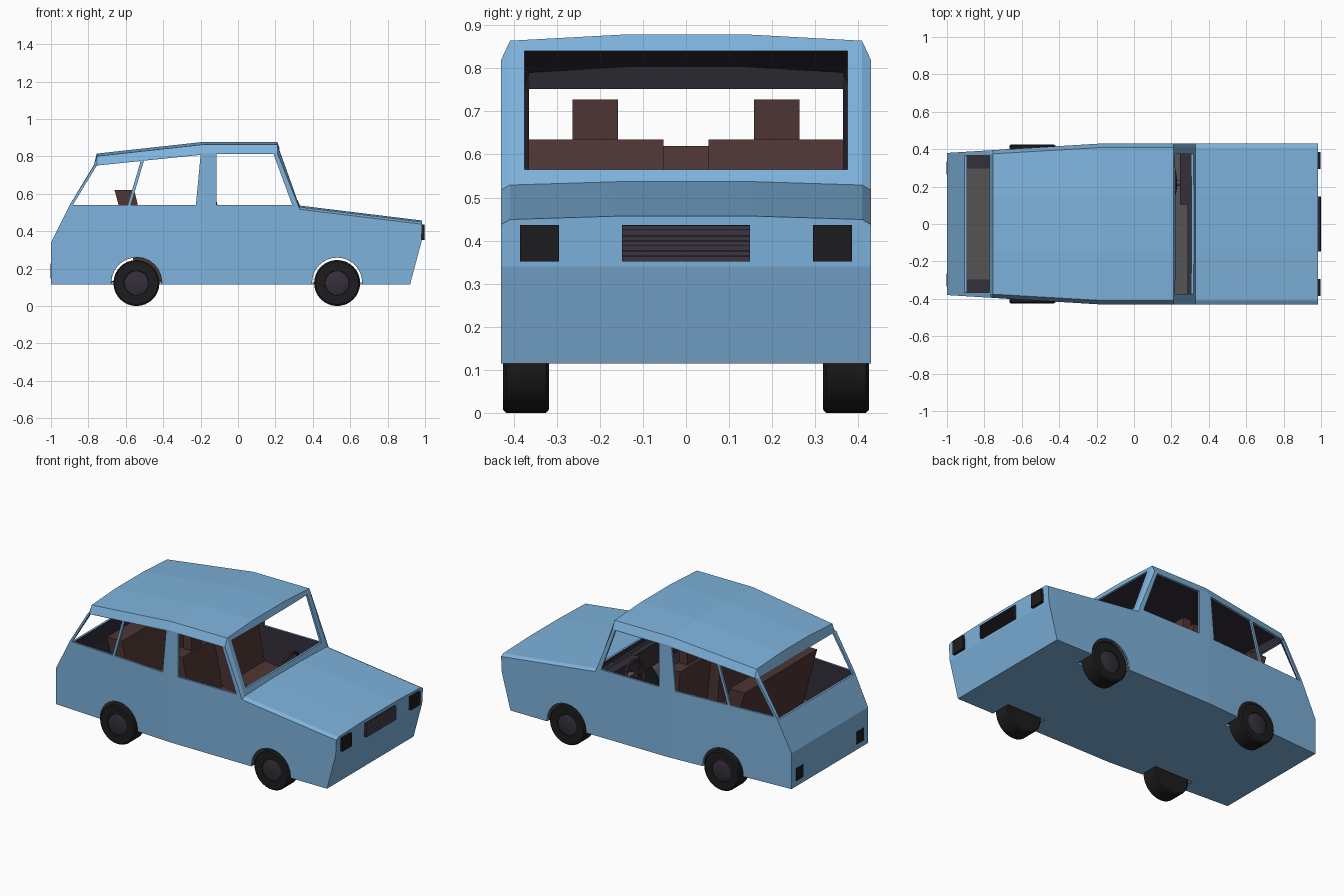
import bpy, bmesh, math
from mathutils import Vector, Matrix

if "Cube" in bpy.data.objects:
    bpy.data.objects.remove(bpy.data.objects["Cube"])


def mat(name, r, g, b):
    m = bpy.data.materials.new(name)
    m.diffuse_color = (r, g, b, 1)
    m.use_nodes = True
    m.node_tree.nodes["Principled BSDF"].inputs["Base Color"].default_value = m.diffuse_color
    return m


BLUE = mat("blue_paint", .21, .45, .72)
DARK = mat("dark_lining", .035, .028, .042)
BLACK = mat("black_rubber", .012, .012, .013)
BROWN = mat("brown_seat", .075, .036, .034)
GREY = mat("grey_floor", .09, .09, .09)


def finish(name, bm, *mats):
    bmesh.ops.recalc_face_normals(bm, faces=bm.faces)
    me = bpy.data.meshes.new(name)
    bm.to_mesh(me)
    bm.free()
    for m in mats:
        me.materials.append(m)
    ob = bpy.data.objects.new(name, me)
    bpy.context.collection.objects.link(ob)
    return ob


def prism(name, pts, y0, y1, m):
    """Side (x, z) outline extruded from y0 to y1."""
    bm = bmesh.new()
    a = [bm.verts.new((x, y0, z)) for x, z in pts]
    b = [bm.verts.new((x, y1, z)) for x, z in pts]
    bm.faces.new(a)
    bm.faces.new(b[::-1])
    for i in range(len(a)):
        j = (i + 1) % len(a)
        bm.faces.new((a[i], b[i], b[j], a[j]))
    return finish(name, bm, m)


def box(name, x0, x1, y0, y1, z0, z1, m):
    return prism(name, [(x0, z0), (x1, z0), (x1, z1), (x0, z1)], y0, y1, m)


def arc(cx, cz, r, a0, a1, n):
    return [(cx + r * math.cos(math.radians(a0 + (a1 - a0) * i / n)),
             cz + r * math.sin(math.radians(a0 + (a1 - a0) * i / n))) for i in range(n + 1)]


def width(x):
    return .43 - .05 * max(0, -.18 - x) / .82


# Side profile: x, z, drop at the side edge, drop at the shoulder
PROFILE = [(-1, .115, 0, 0), (-.18, .115, 0, 0), (.92, .115, 0, 0), (.98, .34, 0, 0),
           (.985, .457, .02, .008), (.33, .537, .02, .008), (.21, .878, .06, .014),
           (-.18, .878, .06, .014), (-.755, .815, .06, .014), (-.77, .755, .005, 0),
           (-.9, .54, 0, 0), (-1, .34, 0, 0)]


def hull(name, t, mat_index):
    """Lofted body volume, shrunk inward by t."""
    n = len(PROFILE)
    pts = []
    for i in range(n):
        p, q, r = (Vector(PROFILE[k % n][:2]) for k in (i - 1, i, i + 1))
        d1, d2 = (q - p).normalized(), (r - q).normalized()
        n1, n2 = Vector((-d1.y, d1.x)), Vector((-d2.y, d2.x))
        pts.append(q + (n1 + n2) * t / (1 + n1.dot(n2)))
    bm = bmesh.new()
    rings = []
    for s, k in ((-1, 2), (-.95, 3), (-.35, 0), (.35, 0), (.95, 3), (1, 2)):
        rings.append([bm.verts.new((p.x, s * (width(p.x) - t), p.y - (o[k] if k else 0)))
                      for p, o in zip(pts, PROFILE)])
    for a, b in zip(rings, rings[1:]):
        for i in range(n):
            j = (i + 1) % n
            bm.faces.new((a[i], a[j], b[j], b[i]))
    for r in (rings[0], rings[-1]):
        bm.faces.new(r[1:8])
        bm.faces.new(r[7:] + r[:2])
    for f in bm.faces:
        f.material_index = mat_index
    return finish(name, bm, BLUE, DARK)


# Body shell: hollow hull with window and wheel openings
body = hull("body_shell", 0, 0)
cutters = [hull("cavity", .012, 1)]
for pts in ([(-.115, .54), (.29, .54), (.19, .812), (-.115, .812)],
            [(-.573, .54), (-.225, .54), (-.2, .808), (-.503, .777)],
            [(-.883, .54), (-.59, .54), (-.52, .775), (-.755, .751)]):
    cutters.append(prism("side_window_cut", pts, -.6, .6, BLUE))
cutters.append(box("windshield_cut", .12, .45, -.375, .375, .565, .84, BLUE))
cutters.append(box("rear_window_cut", -1.1, -.7, -.365, .365, .525, .752, BLUE))
WHEELS = [(x, s) for x in (-.543, .53) for s in (-1, 1)]
for x, s in WHEELS:
    cutters.append(prism("arch_cut", arc(x, .125, .136, 0, 345, 23), s * .3, s * .5, BLUE))
bpy.context.view_layer.objects.active = body
for c in cutters:
    c.hide_render = True
    mod = body.modifiers.new("cut", 'BOOLEAN')
    mod.operation, mod.solver, mod.object = 'DIFFERENCE', 'EXACT', c
    bpy.ops.object.modifier_apply(modifier=mod.name)
    bpy.data.objects.remove(c)


def lathe_wheel(name, prof, x, s, m, n=32):
    """Spin (y, radius) profile about the axle."""
    bm = bmesh.new()
    rings = [[bm.verts.new((x + r * math.cos(2 * math.pi * i / n), s * y,
                            .123 + r * math.sin(2 * math.pi * i / n))) for i in range(n)]
             for y, r in prof]
    for a, b in zip(rings, rings[1:]):
        for i in range(n):
            bm.faces.new((a[i], a[(i + 1) % n], b[(i + 1) % n], b[i]))
    bm.faces.new(rings[0])
    bm.faces.new(rings[-1])
    ob = finish(name, bm, m)
    bpy.ops.object.select_all(action='DESELECT')
    ob.select_set(True)
    bpy.context.view_layer.objects.active = ob
    bpy.ops.object.shade_smooth_by_angle(angle=math.radians(30))


# Wheels, hubs and wheel arch linings
for x, s in WHEELS:
    lathe_wheel("tire", [(.318, .115), (.325, .123), (.418, .123), (.425, .115),
                         (.425, .066), (.415, .062)], x, s, BLACK)
    lathe_wheel("hub", [(.40, .064), (.422, .064), (.424, .06)], x, s, DARK)
    prism("arch_lining", arc(x, .125, .138, -4, 184, 16) + arc(x, .125, .134, 184, -4, 16),
          s * .3, s * (width(x) - .008), GREY)

# Lights and slatted grille
for s in (-1, 1):
    box("headlight", .97, .998, s * .295, s * .385, .352, .436, BLACK)
    box("tail_light", -1.002, -.985, s * .265, s * .335, .148, .228, BLACK)
box("grille", .97, .99, -.148, .148, .352, .436, DARK)
for i in range(7):
    z = .352 + .012 * i
    prism("grille_slat", [(.985, z), (1, z), (.994, z + .011), (.985, z + .011)], -.148, .148, DARK)

# Floor between the wheel wells
box("cabin_floor", -.98, .31, -.298, .298, .128, .135, GREY)
for s in (-1, 1):
    box("side_floor", -.4, .31, s * .298, s * .4, .128, .135, GREY)

# Front seats with headrests, and the rear bench
for s in (-1, 1):
    prism("front_seat", [(-.17, .135), (.12, .135), (.13, .33), (-.07, .35), (-.13, .635),
                         (-.215, .635)], s * .052, s * .366, BROWN)
    box("headrest", -.195, -.14, s * .158, s * .263, .63, .727, BROWN)
prism("rear_bench", [(-.53, .135), (-.28, .135), (-.27, .33), (-.49, .35), (-.555, .62),
                     (-.66, .62)], -.36, .36, BROWN)

# Dashboard, instrument panel and steering wheel
box("dashboard", .285, .32, -.4, .4, .37, .505, DARK)
box("instrument_panel", .245, .3, .105, .385, .40, .51, DARK)
tilt = Matrix.Rotation(math.radians(-75), 4, 'Y')
bpy.ops.mesh.primitive_torus_add(major_radius=.085, minor_radius=.009, major_segments=24,
                                 minor_segments=8, location=(.2, .22, .45),
                                 rotation=tilt.to_euler())
rim = bpy.context.object
rim.name = "steering_wheel"
rim.data.materials.append(BROWN)
box("steering_spoke", .196, .206, .14, .30, .442, .458, BROWN)
bpy.ops.mesh.primitive_cylinder_add(vertices=12, radius=.016, depth=.09, location=(.24, .22, .44),
                                    rotation=tilt.to_euler())
column = bpy.context.object
column.name = "steering_column"
column.data.materials.append(GREY)
